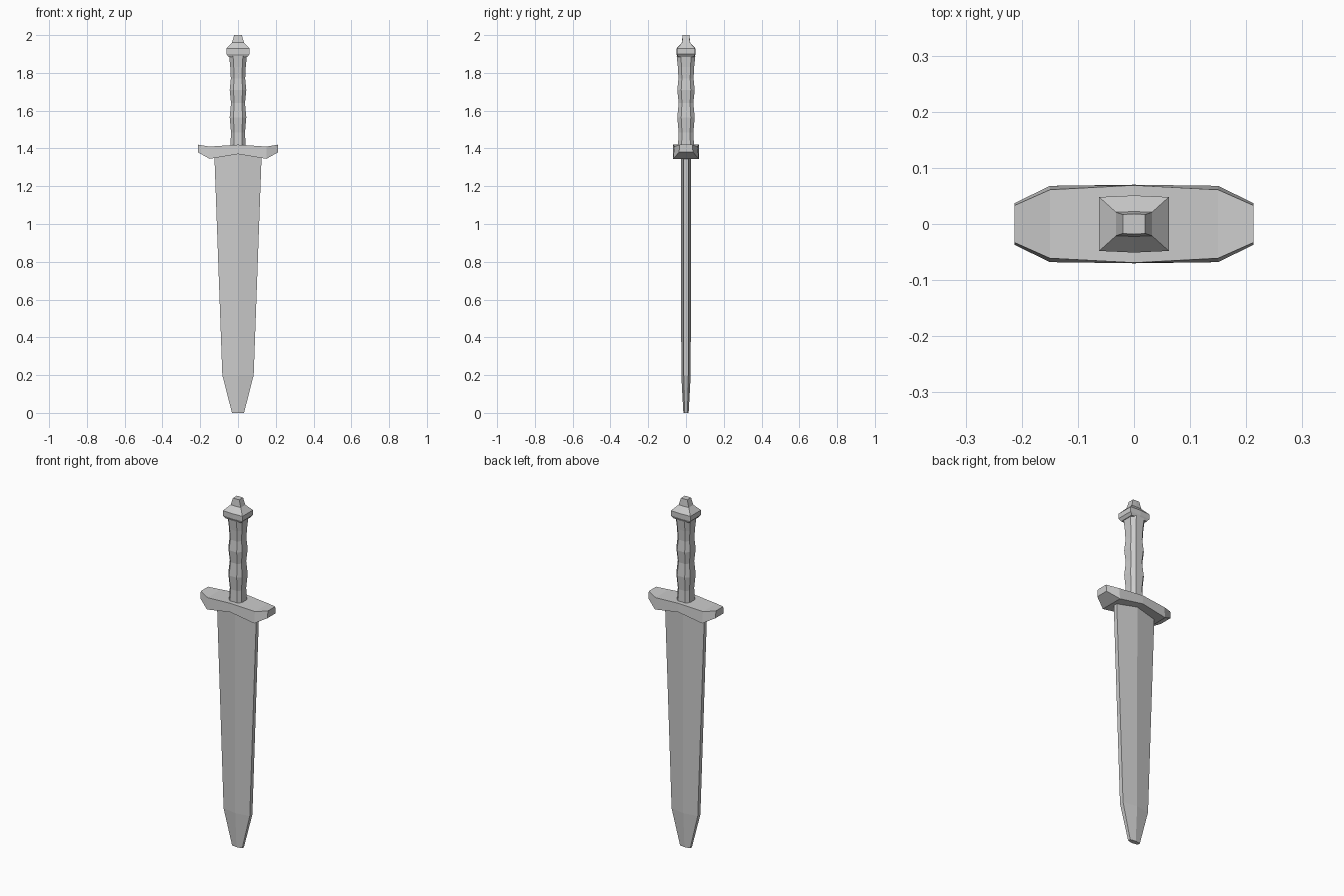
import bpy

default = bpy.data.objects.get("Cube")
if default:
    bpy.data.objects.remove(default, do_unlink=True)

# One plain steel material
steel = bpy.data.materials.new("grey steel")
steel.use_nodes = True
colour = (0.6, 0.6, 0.6, 1)
steel.diffuse_color = colour
steel.node_tree.nodes["Principled BSDF"].inputs["Base Color"].default_value = colour


def loft(name, rings):
    """Skin a list of equal-sized point rings and cap both ends."""
    n = len(rings[0])
    verts = [p for ring in rings for p in ring]
    faces = [list(range(n))[::-1], list(range(len(verts) - n, len(verts)))]
    for r in range(len(rings) - 1):
        for i in range(n):
            j = (i + 1) % n
            faces.append((r * n + i, r * n + j, (r + 1) * n + j, (r + 1) * n + i))
    mesh = bpy.data.meshes.new(name)
    mesh.from_pydata(verts, [], faces)
    mesh.materials.append(steel)
    obj = bpy.data.objects.new(name, mesh)
    bpy.context.collection.objects.link(obj)
    return obj


def blade_ring(z, width, edge, ridge):
    """Flat-edged hexagon with a raised ridge on each face."""
    return [(width, -edge, z), (width, edge, z), (0, ridge, z),
            (-width, edge, z), (-width, -edge, z), (0, -ridge, z)]


def grip_ring(z, x, y):
    """Rectangle with chamfered corners."""
    a, b = x * 0.55, y * 0.55
    return [(x, -b, z), (x, b, z), (a, y, z), (-a, y, z),
            (-x, b, z), (-x, -b, z), (-a, -y, z), (a, -y, z)]


def guard_ring(x, top_y, low_y, top_z, low_z):
    return [(x, -top_y, top_z), (x, -low_y, low_z),
            (x, low_y, low_z), (x, top_y, top_z)]


# Blade: clipped tip, long taper, root buried in the guard
loft("blade", [blade_ring(0, 0.032, 0.008, 0.014),
               blade_ring(0.2, 0.083, 0.012, 0.025),
               blade_ring(1.39, 0.126, 0.012, 0.026)])

# Crossguard, symmetric left to right
half = [(0.15, 0.061, 0.068, 1.41, 1.345), (0.213, 0.033, 0.037, 1.42, 1.38)]
loft("crossguard",
     [guard_ring(-s[0], *s[1:]) for s in reversed(half)]
     + [guard_ring(0, 0.069, 0.07, 1.42, 1.37)]
     + [guard_ring(*s) for s in half])

# Grip with finger swells
swells = [(1.4, 0.041), (1.485, 0.037), (1.565, 0.044), (1.64, 0.037),
          (1.71, 0.044), (1.77, 0.038), (1.83, 0.041), (1.89, 0.047)]
loft("grip", [grip_ring(z, r, r * 1.05) for z, r in swells])

# Pommel: bevelled block, sloped roof and small stub
profile = [(1.885, 0.05, 0.042), (1.9, 0.062, 0.048), (1.928, 0.062, 0.048),
           (1.96, 0.032, 0.021), (2.0, 0.02, 0.017)]
loft("pommel", [[(x, -y, z), (x, y, z), (0, y * 1.06, z),
                 (-x, y, z), (-x, -y, z), (0, -y * 1.06, z)]
                for z, x, y in profile])
